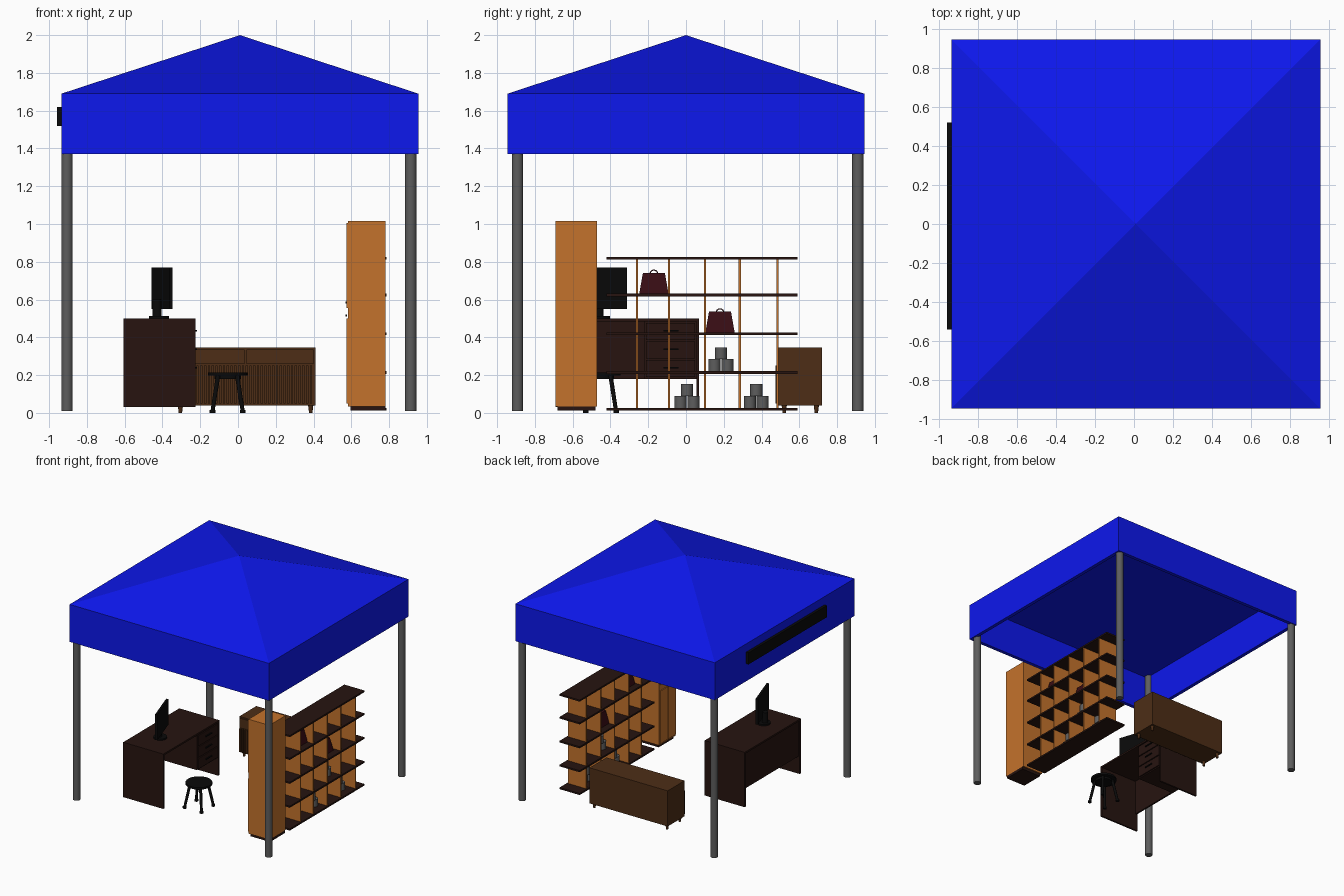
import bpy, bmesh, math
from mathutils import Vector, Matrix

if "Cube" in bpy.data.objects:
    bpy.data.objects.remove(bpy.data.objects["Cube"])


def material(name, rgb):
    m = bpy.data.materials.new(name)
    m.diffuse_color = (*rgb, 1)
    m.use_nodes = True
    m.node_tree.nodes["Principled BSDF"].inputs["Base Color"].default_value = m.diffuse_color
    return m


BLUE = material("canopy_blue", (0.004, 0.009, 0.85))
GREY = material("metal_grey", (0.11, 0.11, 0.11))
DARK = material("dark_wood", (0.02, 0.007, 0.005))
WALNUT = material("walnut", (0.075, 0.027, 0.008))
ORANGE = material("orange_wood", (0.55, 0.17, 0.025))
BLACK = material("black", (0.003, 0.003, 0.003))
RED = material("dark_red", (0.04, 0.004, 0.007))


def finish(name, bm, mat, smooth=False):
    bmesh.ops.recalc_face_normals(bm, faces=bm.faces)
    me = bpy.data.meshes.new(name)
    bm.to_mesh(me)
    bm.free()
    me.materials.append(mat)
    ob = bpy.data.objects.new(name, me)
    bpy.context.collection.objects.link(ob)
    if smooth:
        bpy.ops.object.select_all(action='DESELECT')
        ob.select_set(True)
        bpy.context.view_layer.objects.active = ob
        bpy.ops.object.shade_smooth_by_angle(angle=math.radians(35))
    return ob


def boxes(name, mat, *spans):
    """One object from boxes given as x0, x1, y0, y1, z0, z1."""
    bm = bmesh.new()
    for x0, x1, y0, y1, z0, z1 in spans:
        mtx = Matrix.Translation(((x0 + x1) / 2, (y0 + y1) / 2, (z0 + z1) / 2))
        bmesh.ops.create_cube(bm, size=1, matrix=mtx @ Matrix.Diagonal((x1 - x0, y1 - y0, z1 - z0, 1)))
    return finish(name, bm, mat)


def rod(name, mat, a, b, r0, r1=None, sides=24):
    """Round bar or cone from point a to point b."""
    a, b = Vector(a), Vector(b)
    d = b - a
    mtx = Matrix.Translation((a + b) / 2) @ d.to_track_quat('Z', 'Y').to_matrix().to_4x4()
    bm = bmesh.new()
    bmesh.ops.create_cone(bm, cap_ends=True, segments=sides, radius1=r0,
                          radius2=r0 if r1 is None else r1, depth=d.length, matrix=mtx)
    return finish(name, bm, mat, True)


# Canopy: hipped roof, hanging valance with a thin wall, flat underside
bm = bmesh.new()


def ring(inset, z):
    x0, x1, y = -0.935 + inset, 0.955 - inset, 0.945 - inset
    return [bm.verts.new(p) for p in ((x0, -y, z), (x1, -y, z), (x1, y, z), (x0, y, z))]


loops = [ring(0, 1.69), ring(0, 1.37), ring(0.03, 1.37), ring(0.03, 1.685)]
apex = bm.verts.new((0.01, 0, 2.0))
for i in range(4):
    j = (i + 1) % 4
    bm.faces.new((loops[0][i], loops[0][j], apex))
    for p, q in zip(loops, loops[1:]):
        bm.faces.new((p[i], p[j], q[j], q[i]))
bm.faces.new(loops[3])
finish("canopy", bm, BLUE)

# Plain sign board on the left valance
boxes("sign_board", BLACK, (-0.958, -0.934, -0.54, 0.52, 1.52, 1.62))

# Canopy poles
for x in (-0.905, 0.915):
    for y in (-0.892, 0.91):
        rod("canopy_pole", GREY, (x, y, 0.01), (x, y, 1.685), 0.03, sides=32)

# Desk: top, end panels, modesty panel and drawer block
boxes("desk", DARK,
      (-0.605, -0.225, -0.69, 0.07, 0.485, 0.50),
      (-0.605, -0.225, -0.69, -0.675, 0.03, 0.485),
      (-0.605, -0.225, 0.055, 0.07, 0.03, 0.485),
      (-0.595, -0.58, -0.675, 0.055, 0.18, 0.485),
      (-0.58, -0.235, -0.22, 0.055, 0.18, 0.485))
for z in (0.19, 0.288, 0.386):
    boxes("desk_drawer", DARK, (-0.236, -0.225, -0.212, 0.048, z, z + 0.09))
    boxes("drawer_handle", BLACK, (-0.226, -0.216, -0.12, -0.04, z + 0.045, z + 0.053))

# Monitor turned on the desk
a, b = Vector((-0.355, -0.60, 0)), Vector((-0.45, -0.315, 0))
screen = boxes("monitor_screen", BLACK, (-0.15, 0.15, -0.009, 0.009, -0.11, 0.11))
screen.location = (a + b) / 2 + Vector((0, 0, 0.66))
screen.rotation_euler.z = math.atan2(b.y - a.y, b.x - a.x)
rod("monitor_base", BLACK, (-0.418, -0.455, 0.50), (-0.418, -0.455, 0.512), 0.053, sides=32)
rod("monitor_stand", BLACK, (-0.428, -0.46, 0.51), (-0.428, -0.46, 0.60), 0.024)

# Stool: round seat, under-ring and splayed legs with feet
sx, sy = -0.055, -0.45
rod("stool_seat", BLACK, (sx, sy, 0.198), (sx, sy, 0.215), 0.104, sides=32)
rod("stool_under_seat", BLACK, (sx, sy, 0.18), (sx, sy, 0.199), 0.07, sides=32)
for i in (-1, 1):
    for j in (-1, 1):
        foot = (sx + 0.08 * i, sy + 0.08 * j, 0.008)
        rod("stool_leg", BLACK, foot, (sx + 0.05 * i, sy + 0.05 * j, 0.20), 0.011, 0.012, 12)
        rod("stool_foot", BLACK, (foot[0], foot[1], 0), (foot[0], foot[1], 0.015), 0.015, sides=12)

# Low sideboard: body, two drawers, slatted doors, tapered legs
boxes("sideboard_body", WALNUT, (-0.33, 0.41, 0.49, 0.72, 0.04, 0.345))
for x in (-0.32, 0.045):
    boxes("sideboard_drawer", WALNUT, (x, x + 0.355, 0.482, 0.491, 0.26, 0.335))
boxes("sideboard_slats", WALNUT,
      *[(-0.32 + 0.02 * i, -0.308 + 0.02 * i, 0.473, 0.491, 0.05, 0.25) for i in range(36)])
for x in (-0.305, 0.385):
    for y in (0.52, 0.69):
        rod("sideboard_leg", WALNUT, (x, y, 0), (x, y, 0.042), 0.009, 0.014, 16)

# Tall cabinet with doors on the inner side
boxes("cabinet_body", ORANGE, (0.583, 0.78, -0.69, -0.47, 0.035, 1.015))
boxes("cabinet_plinth", DARK, (0.595, 0.78, -0.68, -0.48, 0.012, 0.036))
for y, z in ((-0.685, 0.05), (-0.578, 0.05), (-0.685, 0.555), (-0.578, 0.555)):
    boxes("cabinet_door", ORANGE, (0.575, 0.584, y, y + 0.103, z, z + 0.45))
for y in (-0.592, -0.568):
    for z in (0.515, 0.585):
        rod("cabinet_knob", BLACK, (0.568, y, z), (0.577, y, z), 0.006, sides=12)

# Open bookshelf: dark shelves with orange dividers
levels = (0.02, 0.215, 0.42, 0.625, 0.82)
boxes("shelves", DARK, *[(0.595, 0.785, -0.42, 0.59, z - 0.008, z + 0.006) for z in levels])
boxes("shelf_dividers", ORANGE,
      *[(0.605, 0.777, y - 0.006, y + 0.006, 0.02, 0.815) for y in (-0.26, -0.09, 0.10, 0.285, 0.485)])

# Handbags: tapered bodies with loop handles
for y, z in ((-0.17, 0.631), (0.18, 0.426)):
    bm = bmesh.new()
    mtx = Matrix.Translation((0.69, y, z + 0.055)) @ Matrix.Diagonal((0.07, 0.155, 0.11, 1))
    bmesh.ops.create_cube(bm, size=1, matrix=mtx)
    for v in bm.verts:
        if v.co.z > z + 0.06:
            v.co.y = y + (v.co.y - y) * 0.75
            v.co.x = 0.69 + (v.co.x - 0.69) * 0.4
    finish("bag_body", bm, RED)
    bpy.ops.mesh.primitive_torus_add(major_radius=0.02, minor_radius=0.003, major_segments=24,
                                     minor_segments=8, location=(0.69, y, z + 0.105),
                                     rotation=(0, math.pi / 2, 0))
    bpy.context.object.name = "bag_handle"
    bpy.context.object.data.materials.append(RED)

# Stacks of three cans
for y, z in ((0.185, 0.221), (0.005, 0.026), (0.372, 0.026)):
    for dy, dz in ((-0.034, 0), (0.034, 0), (0, 0.063)):
        rod("can", GREY, (0.69, y + dy, z + dz), (0.69, y + dy, z + dz + 0.063), 0.032)
